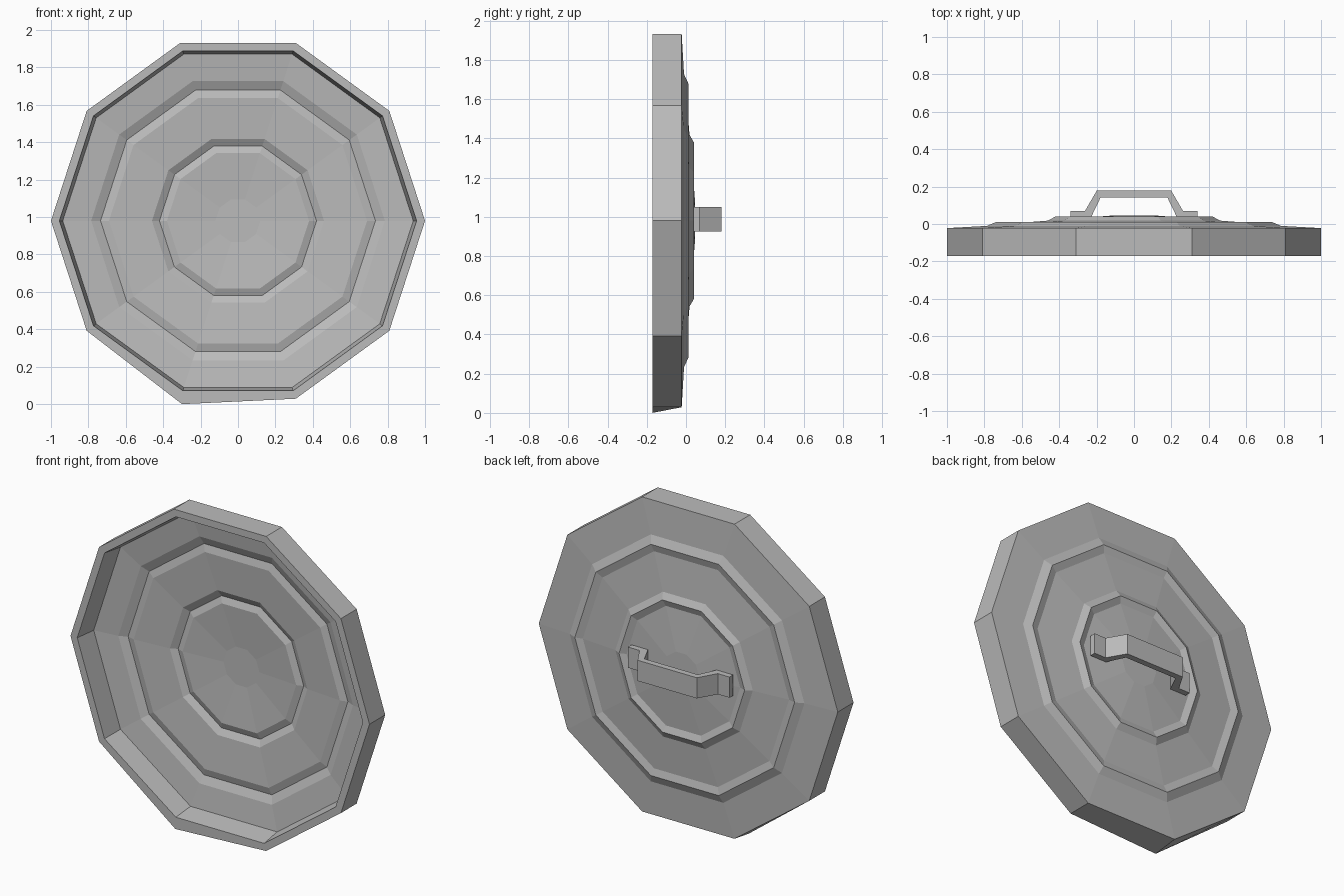
import bpy
import bmesh
from math import cos, sin, tau
from mathutils import Vector

cube = bpy.data.objects.get("Cube")
if cube:
    bpy.data.objects.remove(cube, do_unlink=True)

SIDES = 10
CENTRE_Z = 0.98

metal = bpy.data.materials.new("grey metal")
metal.use_nodes = True
colour = (0.5, 0.5, 0.5, 1)
metal.diffuse_color = colour
metal.node_tree.nodes["Principled BSDF"].inputs["Base Color"].default_value = colour


def finish(bm, name):
    bmesh.ops.recalc_face_normals(bm, faces=bm.faces)
    mesh = bpy.data.meshes.new(name)
    bm.to_mesh(mesh)
    bm.free()
    mesh.materials.append(metal)
    obj = bpy.data.objects.new(name, mesh)
    bpy.context.collection.objects.link(obj)
    return obj


# Ten-sided dish: radius and depth, from the back centre round the rim to the front centre
back = [(0.12, 0.045), (0.38, 0.025), (0.42, 0.04), (0.46, 0.018),
        (0.69, 0.0), (0.735, 0.012), (0.785, -0.01)]
rim = [(1.0, -0.022), (1.0, -0.172), (0.955, -0.172), (0.937, -0.04)]
front = [(r, y - 0.012) for r, y in reversed(back)]

bm = bmesh.new()
rings = []
for r, y in back + rim + front:
    rings.append([bm.verts.new((r * cos(tau * i / SIDES), y,
                                CENTRE_Z + r * sin(tau * i / SIDES)))
                  for i in range(SIDES)])
for a, b in zip(rings, rings[1:]):
    for i in range(SIDES):
        j = (i + 1) % SIDES
        bm.faces.new((a[i], a[j], b[j], b[i]))
bm.faces.new(rings[0])
bm.faces.new(rings[-1])

# Slightly dented lower corner of the rim
dented = rings[len(back) + 1][7]
dented.co += Vector((0.01, 0, -0.029))
finish(bm, "lid_dish")

# Strap handle: half outline (x, y), mirrored and extruded upwards
half = [(0.34, 0.035), (0.34, 0.07), (0.262, 0.07), (0.198, 0.18)]
inner = [(0.178, 0.143), (0.23, 0.035)]
outline = (half + [(-x, y) for x, y in reversed(half)]
           + [(-x, y) for x, y in reversed(inner)] + inner)
bm = bmesh.new()
base = bm.faces.new([bm.verts.new((x, y, 0.925)) for x, y in outline])
grown = bmesh.ops.extrude_face_region(bm, geom=[base])["geom"]
bmesh.ops.translate(bm, vec=(0, 0, 0.125),
                    verts=[v for v in grown if isinstance(v, bmesh.types.BMVert)])
finish(bm, "handle")
